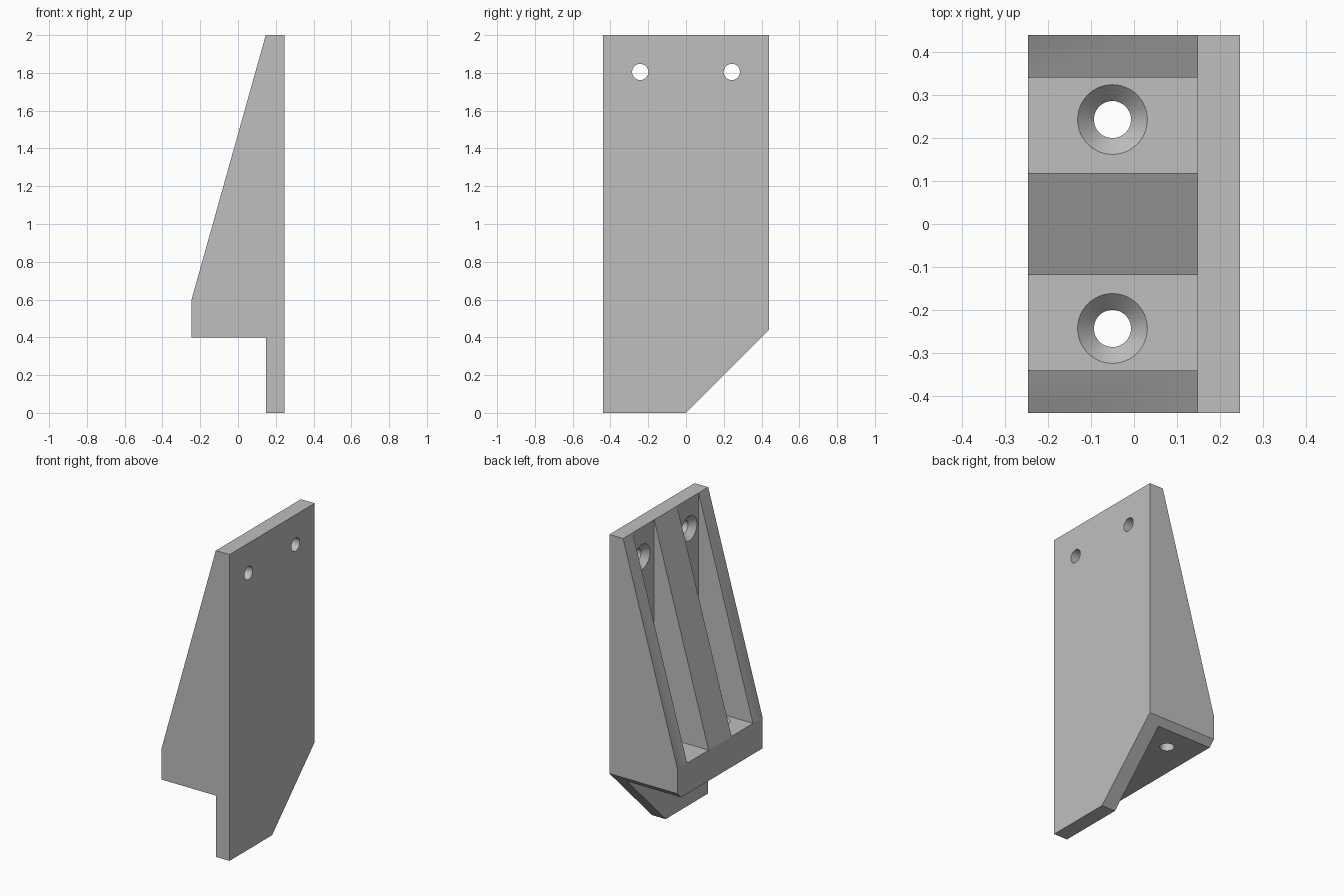
import bpy, bmesh, math
from mathutils import Matrix, Vector

default = bpy.data.objects.get("Cube")
if default:
    bpy.data.objects.remove(default, do_unlink=True)

# Main dimensions
HALF_W, HALF_D, HEIGHT = 0.439, 0.246, 2.0
PLATE_X = 0.147                  # inner face of the mounting plate
SHELF_LOW, SHELF_TOP = 0.4, 0.6
HOLE_Y, HOLE_R, SINK_R = 0.2425, 0.043, 0.081

grey = bpy.data.materials.new("light grey")
grey.use_nodes = True
colour = (0.52, 0.52, 0.52, 1)
grey.diffuse_color = colour
grey.node_tree.nodes["Principled BSDF"].inputs["Base Color"].default_value = colour


def finish(name, bm):
    bmesh.ops.recalc_face_normals(bm, faces=bm.faces)
    mesh = bpy.data.meshes.new(name)
    bm.to_mesh(mesh)
    bm.free()
    mesh.materials.append(grey)
    obj = bpy.data.objects.new(name, mesh)
    bpy.context.collection.objects.link(obj)
    return obj


def prism(name, points, sweep):
    """Extrude a closed outline of 3D points along a vector."""
    bm = bmesh.new()
    face = bm.faces.new([bm.verts.new(p) for p in points])
    grown = bmesh.ops.extrude_face_region(bm, geom=[face], use_keep_orig=True)
    moved = [v for v in grown["geom"] if isinstance(v, bmesh.types.BMVert)]
    bmesh.ops.translate(bm, verts=moved, vec=sweep)
    return finish(name, bm)


def countersink(name, place):
    """Lathe a screw-hole cutter whose mouth sits at local z = 0."""
    bm = bmesh.new()
    outline = [(0, -0.3), (HOLE_R, -0.3), (HOLE_R, HOLE_R - SINK_R),
               (SINK_R, 0), (SINK_R, 0.05), (0, 0.05)]
    verts = [bm.verts.new((r, 0, z)) for r, z in outline]
    edges = [bm.edges.new(pair) for pair in zip(verts, verts[1:])]
    bmesh.ops.spin(bm, geom=verts + edges, cent=(0, 0, 0), axis=(0, 0, 1),
                   angle=math.tau, steps=48)
    bmesh.ops.remove_doubles(bm, verts=bm.verts, dist=1e-4)
    bm.transform(place)
    return finish(name, bm)


def cut(body, cutter):
    cutter.hide_render = True
    mod = body.modifiers.new("cut", 'BOOLEAN')
    mod.operation, mod.solver, mod.object = 'DIFFERENCE', 'EXACT', cutter
    bpy.context.view_layer.objects.active = body
    bpy.ops.object.modifier_apply(modifier=mod.name)
    bpy.data.objects.remove(cutter, do_unlink=True)


# Bracket body: plate, shelf and sloped ribs as one side profile
profile = [(PLATE_X, 0), (HALF_D, 0), (HALF_D, HEIGHT), (PLATE_X, HEIGHT),
           (-HALF_D, SHELF_TOP), (-HALF_D, SHELF_LOW), (PLATE_X, SHELF_LOW)]
bracket = prism("bracket", [(x, -HALF_W, z) for x, z in profile], (0, 2 * HALF_W, 0))

# Diagonal lower corner
corner = [(-0.3, -0.3), (0.7, 0.7), (0.7, -0.3)]
cut(bracket, prism("corner_cutter", [(-0.5, y, z) for y, z in corner], (1, 0, 0)))

for side in (-1, 1):
    # Pocket between the ribs, open on the slope
    floor, wall = SHELF_TOP + 0.0005, PLATE_X + 0.0005
    pocket = [(-0.5, floor), (wall, floor), (wall, 2.2), (-0.5, 2.2)]
    cut(bracket, prism("pocket_cutter", [(x, side * 0.118, z) for x, z in pocket],
                       (0, side * 0.222, 0)))
    # Countersunk holes in the shelf and the plate
    y = side * HOLE_Y
    cut(bracket, countersink("shelf_hole", Matrix.Translation((-0.05, y, floor))))
    cut(bracket, countersink("plate_hole", Matrix.Translation((wall, y, 1.805))
                             @ Matrix.Rotation(-math.pi / 2, 4, 'Y')))

bpy.ops.object.select_all(action='DESELECT')
bracket.select_set(True)
bpy.context.view_layer.objects.active = bracket
bpy.ops.object.shade_smooth_by_angle(angle=math.radians(30))
